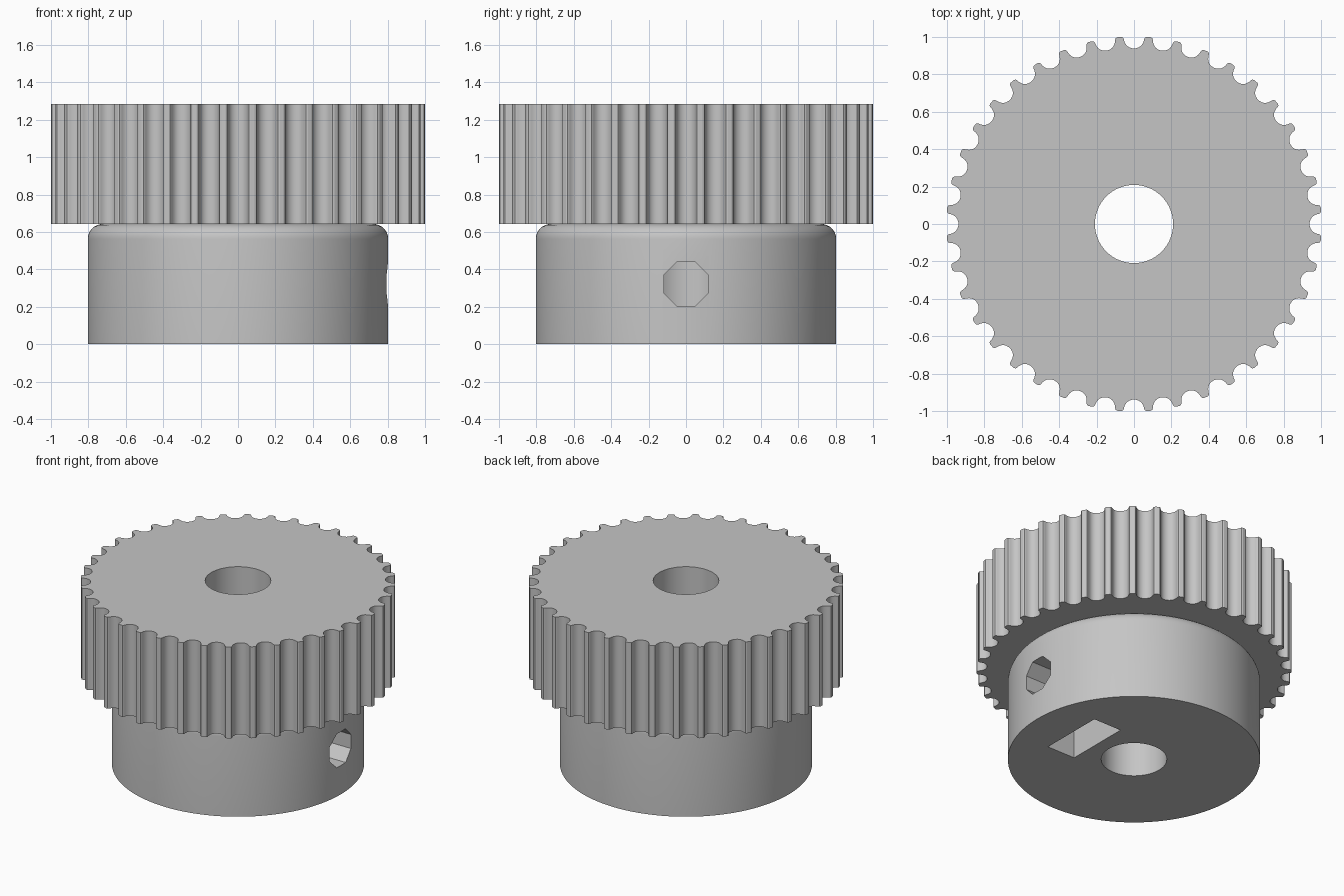
import bpy, bmesh
from math import sin, cos, pi, sqrt

UNIT = 1 / 12.45          # millimetres to scene units
TEETH = 40
TIP_R = 12.479
HUB_R, HUB_H, TOP = 10, 8, 16

if "Cube" in bpy.data.objects:
    bpy.data.objects.remove(bpy.data.objects["Cube"])

grey = bpy.data.materials.new("plain grey")
grey.use_nodes = True
grey.diffuse_color = (0.56, 0.56, 0.56, 1)
grey.node_tree.nodes["Principled BSDF"].inputs["Base Color"].default_value = grey.diffuse_color


def loft(name, rings):
    """Closed solid through a stack of matching rings of points."""
    bm = bmesh.new()
    loops = [[bm.verts.new([c * UNIT for c in p]) for p in ring] for ring in rings]
    for low, high in zip(loops, loops[1:]):
        for i in range(len(low)):
            bm.faces.new((low[i - 1], low[i], high[i], high[i - 1]))
    bm.faces.new(loops[0][::-1])
    bm.faces.new(loops[-1])
    bmesh.ops.recalc_face_normals(bm, faces=bm.faces)
    mesh = bpy.data.meshes.new(name)
    bm.to_mesh(mesh)
    bm.free()
    obj = bpy.data.objects.new(name, mesh)
    bpy.context.collection.objects.link(obj)
    mesh.materials.append(grey)
    return obj


def circle(r, z, n=160):
    return [(r * cos(2 * pi * i / n), r * sin(2 * pi * i / n), z) for i in range(n)]


def prism_x(name, outline, x0, x1):
    return loft(name, [[(x, y, z) for y, z in outline] for x in (x0, x1)])


def combine(target, other, operation):
    mod = target.modifiers.new(operation.lower(), 'BOOLEAN')
    mod.operation, mod.solver, mod.object = operation, 'EXACT', other
    bpy.ops.object.select_all(action='DESELECT')
    target.select_set(True)
    bpy.context.view_layer.objects.active = target
    bpy.ops.object.modifier_apply(modifier=mod.name)
    bpy.data.objects.remove(other)


# Toothed wheel: one rounded belt groove repeated around the rim
half = [(0.847, 0), (0.735, 0.037), (0.678, 0.131), (0.656, 0.238), (0.621, 0.343),
        (0.572, 0.444), (0.512, 0.54), (0.407, 0.637), (0.282, 0.707), (0.144, 0.75)]
groove = [(-w, d) for w, d in half] + [(0, 0.765)] + half[::-1]
mouth = sqrt(TIP_R ** 2 - half[0][0] ** 2)
rim = []
for k in range(TEETH):
    a = 2 * pi * k / TEETH
    for w, d in groove:
        r = mouth - d
        rim.append((r * cos(a) - w * sin(a), r * sin(a) + w * cos(a)))
    tip = a + pi / TEETH
    rim.append((TIP_R * cos(tip), TIP_R * sin(tip)))
pulley = loft("toothed_pulley", [[(x, y, z) for x, y in rim] for z in (HUB_H, TOP)])

# Hub with a rounded shoulder, running slightly into the wheel
shoulder = [circle(HUB_R - 1 + cos(t * pi / 16), HUB_H - 1 + sin(t * pi / 16)) for t in range(9)]
hub = loft("hub", [circle(HUB_R, 0)] + shoulder + [circle(HUB_R - 1, HUB_H + 0.5)])
combine(pulley, hub, 'UNION')

# Shaft bore
combine(pulley, loft("bore_cutter", [circle(2.6, -1), circle(2.6, TOP + 1)]), 'DIFFERENCE')

# Nut pocket, open underneath with a pointed roof
flat = 2.858
pocket = [(-flat, -1), (flat, -1), (flat, 5.9), (0, 7.55), (-flat, 5.9)]
combine(pulley, prism_x("pocket_cutter", pocket, 3.8, 6.5), 'DIFFERENCE')

# Eight-sided set screw hole from the bore out through the left side
octagon = [(1.6 * cos((i + 0.5) * pi / 4), HUB_H / 2 + 1.6 * sin((i + 0.5) * pi / 4))
           for i in range(8)]
combine(pulley, prism_x("screw_cutter", octagon, 0, 15), 'DIFFERENCE')

bpy.ops.object.shade_smooth_by_angle(angle=pi / 9)
